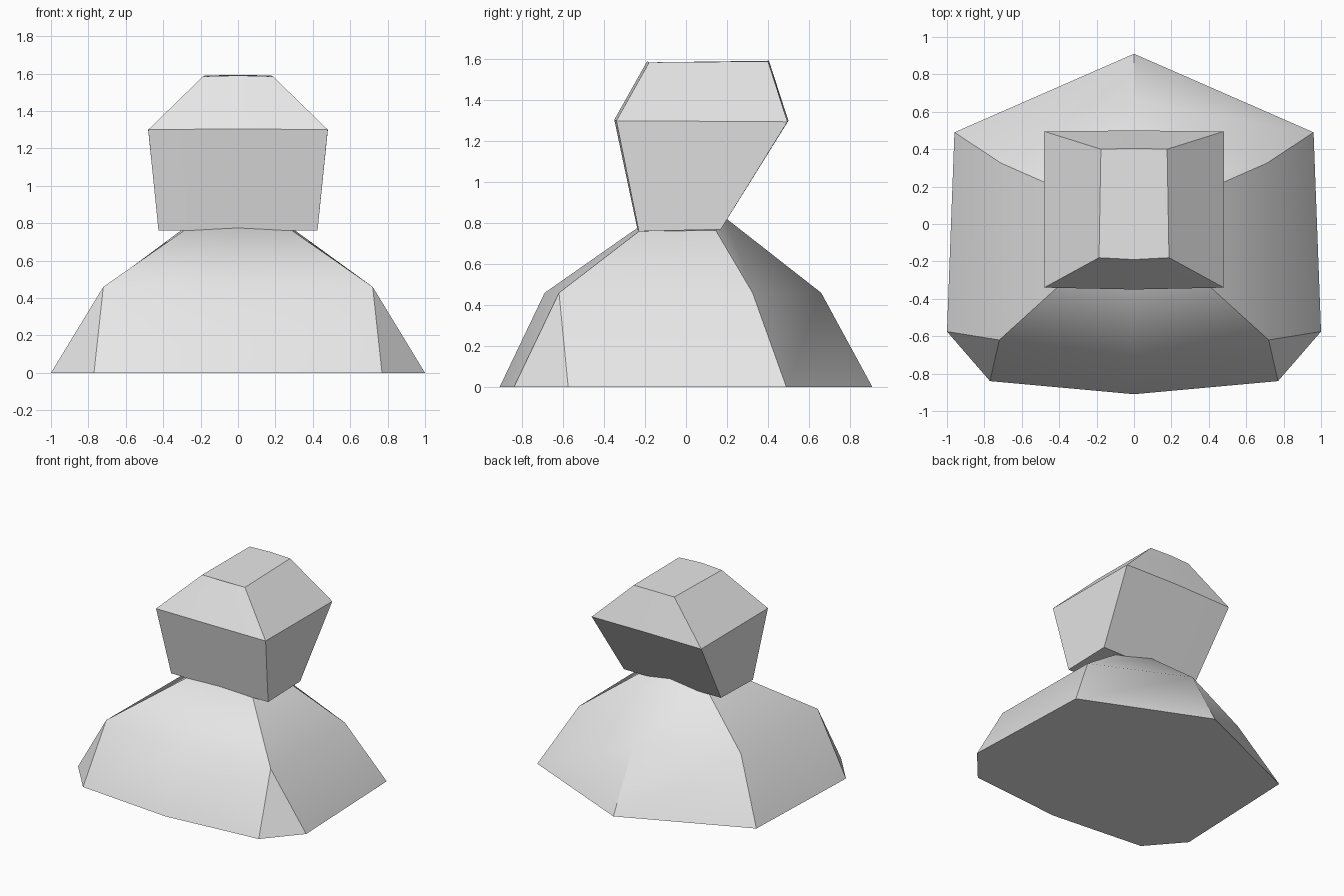
import bpy
import bmesh
import math

default_cube = bpy.data.objects.get("Cube")
if default_cube:
    bpy.data.objects.remove(default_cube, do_unlink=True)

# Plain grey for the whole model
grey = bpy.data.materials.new("plain_grey")
grey.use_nodes = True
grey.diffuse_color = (0.8, 0.8, 0.8, 1)
grey.node_tree.nodes["Principled BSDF"].inputs["Base Color"].default_value = (0.8, 0.8, 0.8, 1)


def full_ring(half):
    """Mirror a half outline, running from front centre to back centre, across x."""
    return half + [(-x, y, z) for x, y, z in reversed(half[1:-1])]


def loft(name, halves):
    """Skin stacked outlines into a closed, mirrored solid."""
    bm = bmesh.new()
    rings = [[bm.verts.new(p) for p in full_ring(h)] for h in halves]
    for low, high in zip(rings, rings[1:]):
        n = len(low)
        for i in range(n):
            j = (i + 1) % n
            bm.faces.new((low[i], low[j], high[j], high[i]))
    bm.faces.new(rings[0][::-1])
    bm.faces.new(rings[-1])
    bmesh.ops.remove_doubles(bm, verts=bm.verts, dist=0.001)
    bmesh.ops.recalc_face_normals(bm, faces=bm.faces)
    mesh = bpy.data.meshes.new(name)
    bm.to_mesh(mesh)
    bm.free()
    mesh.materials.append(grey)
    obj = bpy.data.objects.new(name, mesh)
    bpy.context.collection.objects.link(obj)
    bpy.ops.object.select_all(action="DESELECT")
    obj.select_set(True)
    bpy.context.view_layer.objects.active = obj
    bpy.ops.object.shade_smooth_by_angle(angle=math.radians(32))
    return obj


# Shoulders: the front corner facets close to a point at the middle outline
shoulder_front = (0.72, -0.62, 0.46)
neck_front = (0.29, -0.23, 0.76)
loft("shoulders", [
    [(0, -0.91, 0), (0.77, -0.84, 0), (1, -0.575, 0), (0.96, 0.49, 0), (0, 0.91, 0)],
    [(0, -0.69, 0.46), shoulder_front, shoulder_front, (0.71, 0.325, 0.46), (0, 0.66, 0.46)],
    [(0, -0.24, 0.775), neck_front, neck_front, (0.3, 0.145, 0.765), (0, 0.2, 0.82)],
])

# Head: narrow jaw, wide brow, small flat crown
loft("head", [
    [(0, -0.235, 0.76), (0.425, -0.23, 0.76), (0.425, 0.17, 0.77), (0, 0.17, 0.77)],
    [(0, -0.35, 1.305), (0.48, -0.34, 1.3), (0.48, 0.495, 1.295), (0, 0.5, 1.3)],
    [(0, -0.19, 1.59), (0.187, -0.18, 1.585), (0.177, 0.4, 1.59), (0, 0.405, 1.593)],
])
